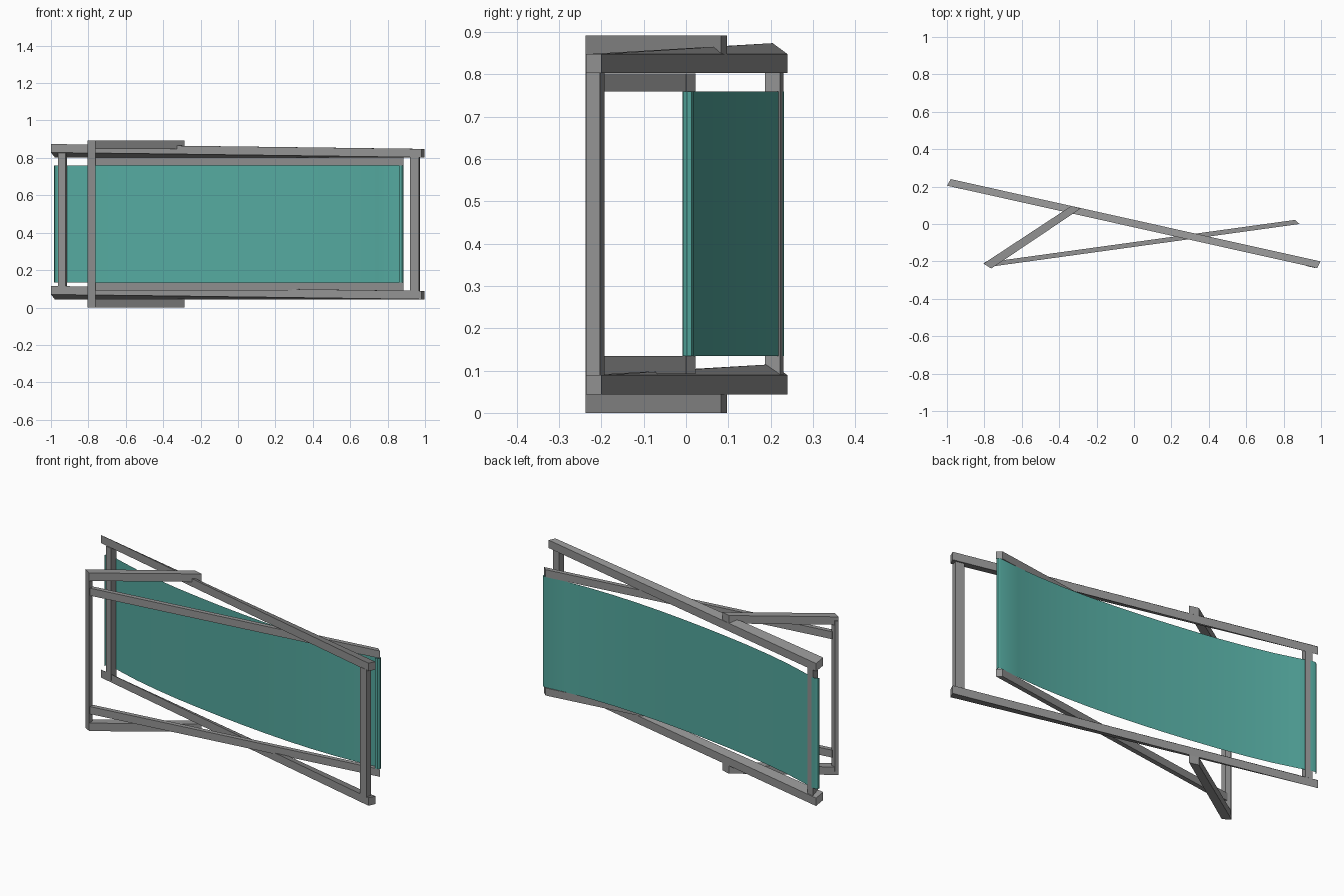
import bpy, bmesh

if "Cube" in bpy.data.objects:
    bpy.data.objects.remove(bpy.data.objects["Cube"])


def material(name, rgb):
    m = bpy.data.materials.new(name)
    m.diffuse_color = (*rgb, 1)
    m.use_nodes = True
    m.node_tree.nodes["Principled BSDF"].inputs["Base Color"].default_value = m.diffuse_color
    return m


GREY = material("frame grey", (0.29, 0.29, 0.29))
TEAL = material("canvas teal", (0.09, 0.40, 0.35))


def finish(bm, name, mat):
    me = bpy.data.meshes.new(name)
    bmesh.ops.recalc_face_normals(bm, faces=bm.faces)
    bm.to_mesh(me)
    bm.free()
    me.materials.append(mat)
    ob = bpy.data.objects.new(name, me)
    bpy.context.collection.objects.link(ob)
    return ob


def bar(name, plan, z0, z1, lift=(0, 0, 0, 0)):
    """Four-sided bar from a plan outline, with an optional lift per corner."""
    bm = bmesh.new()
    low = [bm.verts.new((x, y, z0 + h)) for (x, y), h in zip(plan, lift)]
    top = [bm.verts.new((x, y, z1 + h)) for (x, y), h in zip(plan, lift)]
    bm.faces.new(low)
    bm.faces.new(top)
    for i in range(4):
        j = (i + 1) % 4
        bm.faces.new((low[i], low[j], top[j], top[i]))
    return finish(bm, name, GREY)


def post_plan(x, y, length, width):
    """Rectangle aligned with the long frame."""
    d, n = (0.976, -0.217), (0.217, 0.976)
    return [(x + a * length / 2 * d[0] + b * width / 2 * n[0],
             y + a * length / 2 * d[1] + b * width / 2 * n[1])
            for a, b in ((-1, -1), (1, -1), (1, 1), (-1, 1))]


# Paired side rails: long back frame, seat frame and prop legs
long_plan = [(-1, 0.205), (0.98, -0.236), (0.997, -0.2), (-0.98, 0.24)]
seat_plan = [(-0.765, -0.228), (0.885, 0.0), (0.862, 0.022), (-0.77, -0.203)]
prop_plan = [(-0.763, -0.238), (-0.285, 0.083), (-0.335, 0.097), (-0.805, -0.212)]
for side, zl, zs, zp in (("lower", 0.044, 0.092, 0.0), ("upper", 0.803, 0.76, 0.847)):
    bar(side + "_back_rail", long_plan, zl, zl + 0.045, (0.026, 0, 0, 0))
    bar(side + "_seat_rail", seat_plan, zs, zs + 0.042)
    bar(side + "_prop_leg", prop_plan, zp, zp + 0.045)

# Crossbars
bar("top_crossbar", post_plan(-0.938, 0.209, 0.04, 0.036), 0.08, 0.825)
bar("foot_crossbar", post_plan(0.947, -0.214, 0.048, 0.032), 0.085, 0.807)
bar("prop_crossbar", [(-0.805, -0.212), (-0.763, -0.238), (-0.763, -0.208), (-0.79, -0.2)],
    0.02, 0.87)

# Sagging canvas, wrapped over its two ends
path = [(0.862, -0.008), (0.876, -0.007), (0.885, 0.002), (0.883, 0.013), (0.87, 0.018),
        (0.75, 0.006), (0.6, 0.0), (0.45, 0.001), (0.3, 0.008), (0.15, 0.02), (0, 0.036),
        (-0.15, 0.055), (-0.3, 0.077), (-0.45, 0.102), (-0.6, 0.132), (-0.75, 0.168),
        (-0.88, 0.207), (-0.95, 0.231), (-0.97, 0.232), (-0.982, 0.225), (-0.985, 0.215)]
bm = bmesh.new()
cols = [[bm.verts.new((x, y, z)) for z in (0.135, 0.76)] for x, y in path]
for a, b in zip(cols, cols[1:]):
    bm.faces.new((a[0], b[0], b[1], a[1]))
canvas = finish(bm, "canvas", TEAL)
bpy.context.view_layer.objects.active = canvas
canvas.select_set(True)
bpy.ops.object.shade_smooth_by_angle()
